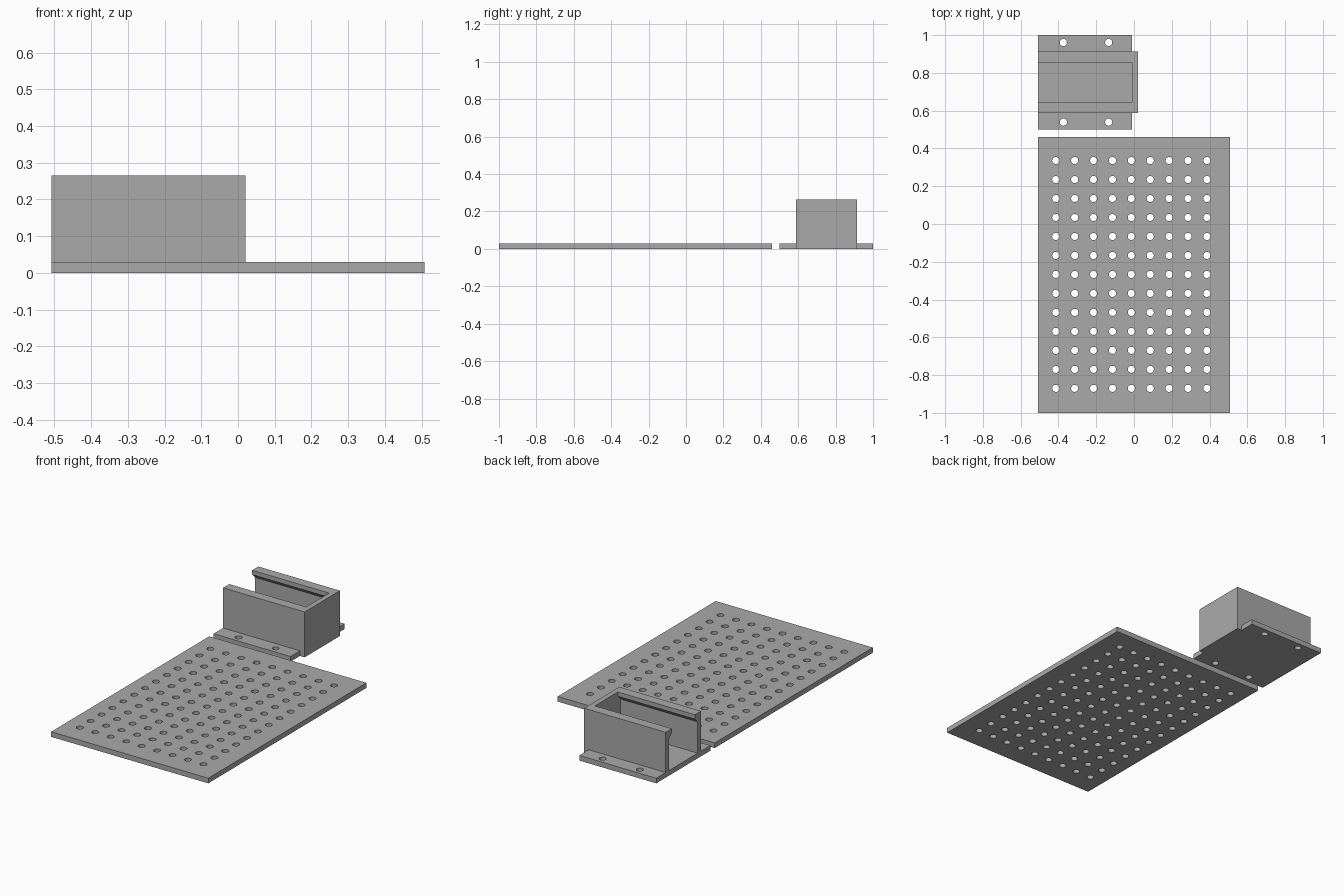
import bpy
import bmesh
from mathutils import Matrix, Vector

cube = bpy.data.objects.get("Cube")
if cube:
    bpy.data.objects.remove(cube, do_unlink=True)

grey = bpy.data.materials.new("plain grey")
grey.use_nodes = True
grey.diffuse_color = (0.4, 0.4, 0.4, 1)
grey.node_tree.nodes["Principled BSDF"].inputs["Base Color"].default_value = (0.4, 0.4, 0.4, 1)

THICK = 0.03      # sheet thickness
LEFT = -0.508     # shared edge of both parts
MID_Y = 0.75      # centre line of the holder


def add_object(name, bm):
    bmesh.ops.recalc_face_normals(bm, faces=bm.faces)
    mesh = bpy.data.meshes.new(name)
    bm.to_mesh(mesh)
    bm.free()
    mesh.materials.append(grey)
    obj = bpy.data.objects.new(name, mesh)
    bpy.context.collection.objects.link(obj)
    return obj


def prism(name, profile, x0, x1):
    """Extrude a (y, z) profile along x."""
    bm = bmesh.new()
    face = bm.faces.new([bm.verts.new((x0, y, z)) for y, z in profile])
    grown = bmesh.ops.extrude_face_region(bm, geom=[face])["geom"]
    verts = [v for v in grown if isinstance(v, bmesh.types.BMVert)]
    bmesh.ops.translate(bm, verts=verts, vec=(x1 - x0, 0, 0))
    return add_object(name, bm)


def box(name, x0, x1, y0, y1, z0, z1):
    return prism(name, [(y0, z0), (y1, z0), (y1, z1), (y0, z1)], x0, x1)


def drill(obj, points, radius=0.019):
    """Cut round holes straight down through a plate."""
    bm = bmesh.new()
    for x, y in points:
        bmesh.ops.create_cone(bm, cap_ends=True, segments=24, radius1=radius, radius2=radius,
                              depth=0.2, matrix=Matrix.Translation(Vector((x, y, 0))))
    cutter = add_object(obj.name + "_hole_cutter", bm)
    cutter.hide_render = True
    cutter.hide_set(True)
    mod = obj.modifiers.new("holes", 'BOOLEAN')
    mod.operation = 'DIFFERENCE'
    mod.solver = 'EXACT'
    mod.object = cutter
    bpy.context.view_layer.objects.active = obj
    bpy.ops.object.modifier_apply(modifier=mod.name)
    bpy.data.objects.remove(cutter, do_unlink=True)
    # smooth hole walls, crisp rims
    bpy.ops.object.select_all(action='DESELECT')
    obj.select_set(True)
    bpy.ops.object.shade_smooth_by_angle()


# Perforated base plate
plate = box("perforated_plate", LEFT, 0.508, -1, 0.46, 0, THICK)
drill(plate, [(-0.414 + 0.1 * i, -0.87 + 0.1005 * j) for i in range(9) for j in range(13)])

# Holder channel: floor, two walls and inward lips with sloped undersides
OUT, IN, LIP = 0.163, 0.133, 0.106
TOP = 0.265
half = [(OUT, 0), (OUT, TOP), (LIP, TOP), (LIP, TOP - 0.025), (IN, TOP - 0.052), (IN, THICK)]
profile = [(MID_Y + y, z) for y, z in half] + [(MID_Y - y, z) for y, z in reversed(half)]
prism("holder_channel", profile, LEFT, -0.01)

# Closed end of the holder
box("holder_end_wall", -0.01, 0.02, MID_Y - OUT, MID_Y + OUT, 0, TOP)

# Screw flanges on both sides
for side, name in ((-1, "front_flange"), (1, "back_flange")):
    y0, y1 = sorted((MID_Y + side * OUT, MID_Y + side * 0.25))
    flange = box(name, LEFT, -0.01, y0, y1, 0, THICK)
    drill(flange, [(x, MID_Y + side * 0.211) for x in (-0.374, -0.134)])
